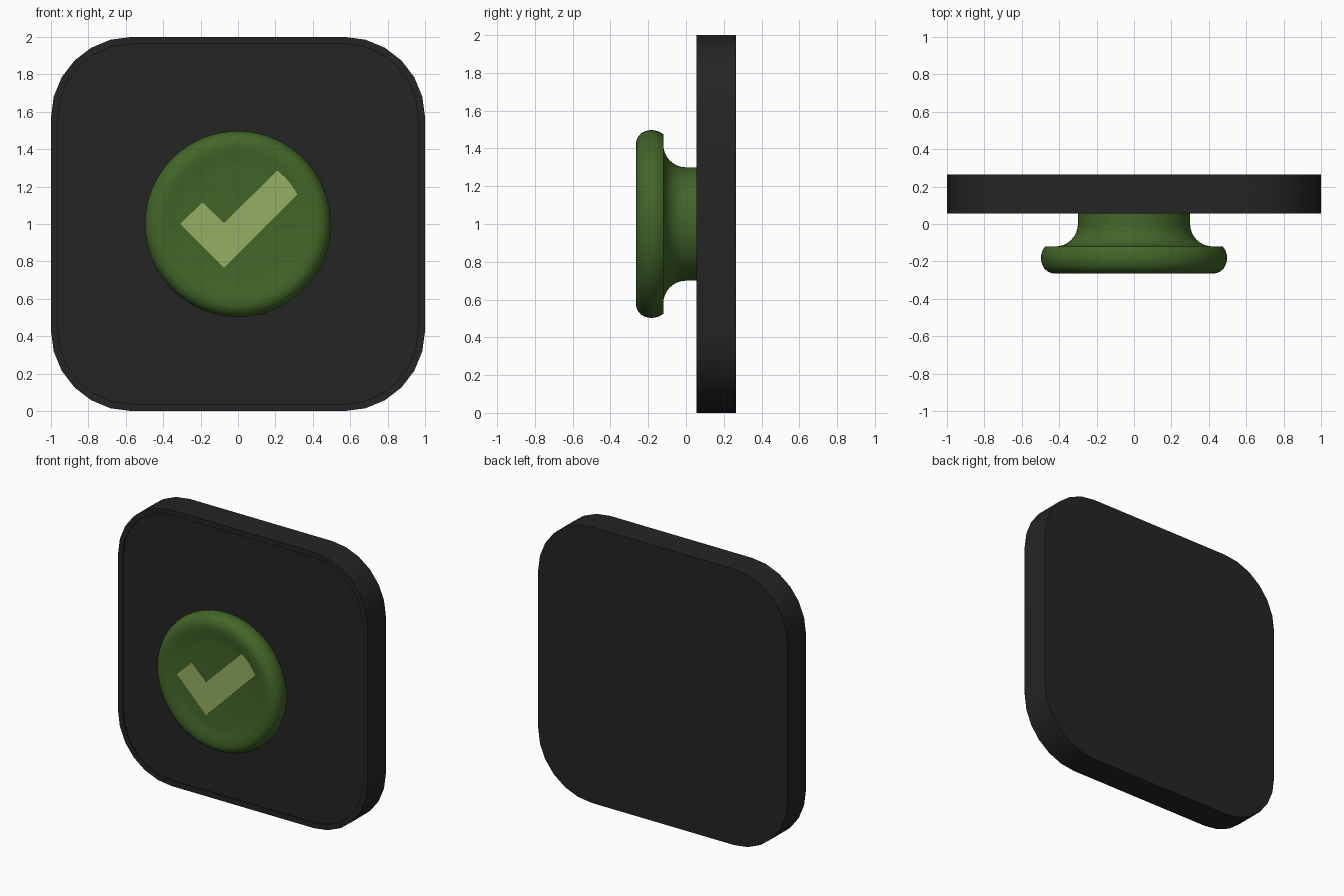
import bpy, bmesh, math

if "Cube" in bpy.data.objects:
    bpy.data.objects.remove(bpy.data.objects["Cube"])


def material(name, rgb):
    m = bpy.data.materials.new(name)
    m.diffuse_color = (*rgb, 1)
    m.use_nodes = True
    m.node_tree.nodes["Principled BSDF"].inputs["Base Color"].default_value = m.diffuse_color
    return m


BLACK = material("black", (0.018, 0.018, 0.018))
GREEN = material("green", (0.055, 0.132, 0.022))
LIGHT = material("light green", (0.31, 0.43, 0.13))


def finish(bm, name, mat, smooth=None):
    bmesh.ops.recalc_face_normals(bm, faces=bm.faces)
    me = bpy.data.meshes.new(name)
    bm.to_mesh(me)
    bm.free()
    ob = bpy.data.objects.new(name, me)
    bpy.context.collection.objects.link(ob)
    me.materials.append(mat)
    if smooth:
        bpy.ops.object.select_all(action='DESELECT')
        ob.select_set(True)
        bpy.context.view_layer.objects.active = ob
        bpy.ops.object.shade_smooth_by_angle(angle=math.radians(smooth))
    return ob


def rounded_square(half, radius, steps=6):
    pts = []
    for k, (sx, sz) in enumerate([(1, 1), (-1, 1), (-1, -1), (1, -1)]):
        for i in range(steps + 1):
            a = math.pi / 2 * (k + i / steps)
            pts.append((sx * (half - radius) + radius * math.cos(a),
                        1 + sz * (half - radius) + radius * math.sin(a)))
    return pts


def bridge(bm, a, b):
    n = len(a)
    for i in range(n):
        bm.faces.new((a[i], a[(i + 1) % n], b[(i + 1) % n], b[i]))


# Back plate: thin rim around a slightly recessed front panel
bm = bmesh.new()
loops = []
for half, radius, y in [(1, 0.43, 0.265), (1, 0.43, 0.055),
                        (0.962, 0.392, 0.055), (0.962, 0.392, 0.065)]:
    loops.append([bm.verts.new((x, y, z)) for x, z in rounded_square(half, radius)])
for a, b in zip(loops, loops[1:]):
    bridge(bm, a, b)
bm.faces.new(loops[0])
bm.faces.new(loops[-1])
finish(bm, "back_plate", BLACK, 30)

# Button: lathed knob with concave neck, rounded lip and a shallow dished face
profile = [(0.30, 0.068)]
for i in range(9):
    a = math.pi / 2 * i / 8
    profile.append((0.42 - 0.12 * math.cos(a), -0.12 * math.sin(a)))
profile += [(0.475, -0.12), (0.488, -0.14), (0.496, -0.165), (0.497, -0.19),
            (0.492, -0.215), (0.48, -0.238), (0.46, -0.255), (0.44, -0.263),
            (0.42, -0.265), (0.39, -0.263), (0.36, -0.258), (0.33, -0.253),
            (0.30, -0.25)]
bm = bmesh.new()
SIDES = 64
rings = []
for r, y in profile:
    rings.append([bm.verts.new((r * math.cos(2 * math.pi * i / SIDES), y,
                                1 + r * math.sin(2 * math.pi * i / SIDES)))
                  for i in range(SIDES)])
for a, b in zip(rings, rings[1:]):
    bridge(bm, a, b)
bm.faces.new(rings[0])
bm.faces.new(rings[-1])
finish(bm, "button", GREEN, 40)

# Check mark plate on the button face
outline = [(-0.31, 1.0), (-0.19, 1.115), (-0.075, 1.005), (0.215, 1.29), (0.23, 1.297),
           (0.245, 1.29), (0.335, 1.2), (0.342, 1.187), (0.335, 1.175), (-0.075, 0.765)]
bm = bmesh.new()
front = bm.faces.new([bm.verts.new((x, -0.257, z)) for x, z in outline])
ext = bmesh.ops.extrude_face_region(bm, geom=[front])
bmesh.ops.translate(bm, vec=(0, 0.009, 0),
                    verts=[v for v in ext["geom"] if isinstance(v, bmesh.types.BMVert)])
finish(bm, "check_mark", LIGHT)
